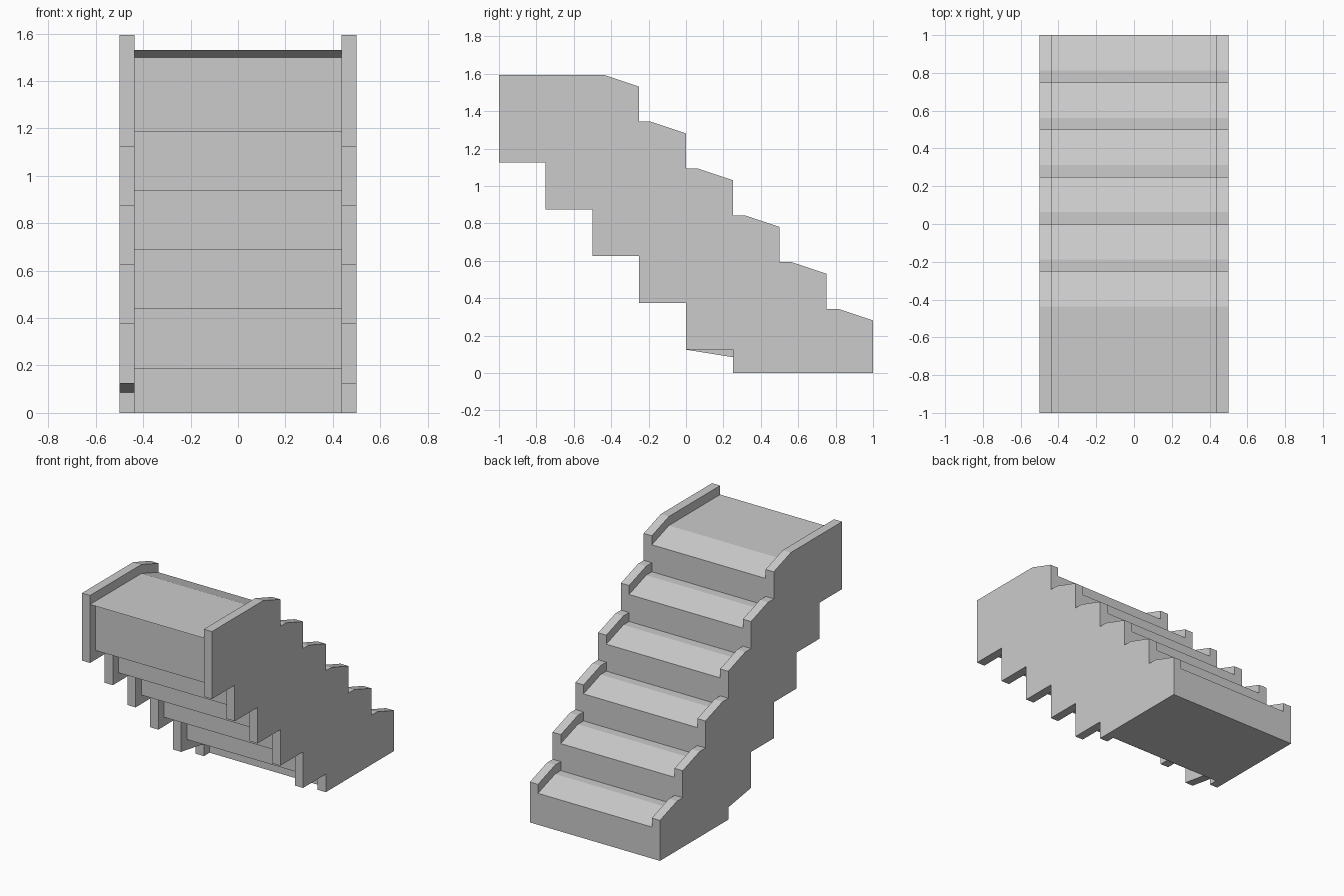
import bpy, bmesh

if "Cube" in bpy.data.objects:
    bpy.data.objects.remove(bpy.data.objects["Cube"])

STEP = 0.25      # rise and run of each step
STEPS = 6
WALL = 0.0625    # side wall thickness, also the inset of the flight
HALF = 0.5       # half of the overall width


def top_profile(drop):
    """Sawtooth upper edge from the lowest nosing up to the landing, (y, z)."""
    pts = []
    for i in range(STEPS):
        y, z = 1 - i * STEP, i * STEP - drop
        pts += [(y, z + 0.28125), (y - 0.1875, z + 0.34375)]
        if i < STEPS - 1:
            pts.append((y - STEP, z + 0.34375))
    pts.append((-1, pts[-1][1]))
    return pts


def under_profile(inset):
    """Stepped underside from the back of the landing down to the floor."""
    pts = []
    for i in range(5):
        y, z = -1 + i * STEP + inset, 1.125 - i * STEP + inset
        pts += [(y, z), (y + STEP, z)]
    return pts + [(0.25 + inset, 0)]


def extrude_profile(name, pts, x0, x1):
    """Solid made by sweeping a (y, z) outline along x."""
    bm = bmesh.new()
    face = bm.faces.new([bm.verts.new((x0, y, z)) for y, z in pts])
    res = bmesh.ops.extrude_face_region(bm, geom=[face])
    verts = [v for v in res["geom"] if isinstance(v, bmesh.types.BMVert)]
    bmesh.ops.translate(bm, verts=verts, vec=(x1 - x0, 0, 0))
    bmesh.ops.recalc_face_normals(bm, faces=bm.faces)
    mesh = bpy.data.meshes.new(name)
    bm.to_mesh(mesh)
    bm.free()
    obj = bpy.data.objects.new(name, mesh)
    bpy.context.collection.objects.link(obj)
    return obj


# Side walls
wall = [(1, 0)] + top_profile(0) + under_profile(0)
extrude_profile("right_side_wall", wall, HALF - WALL, HALF)

# The left wall has a slightly slanted lowest notch
left = [(y, 0.085) if (y, z) == (0.25, 0.125) else (y, z) for y, z in wall]
extrude_profile("left_side_wall", left, -HALF, -HALF + WALL)

# Step flight between the walls, with a bevelled lip at the back of the landing
flight = [(1, 0)] + top_profile(WALL) + [(-1 + WALL, 1.5)] + under_profile(WALL)
extrude_profile("step_flight", flight, -HALF + WALL, HALF - WALL)
